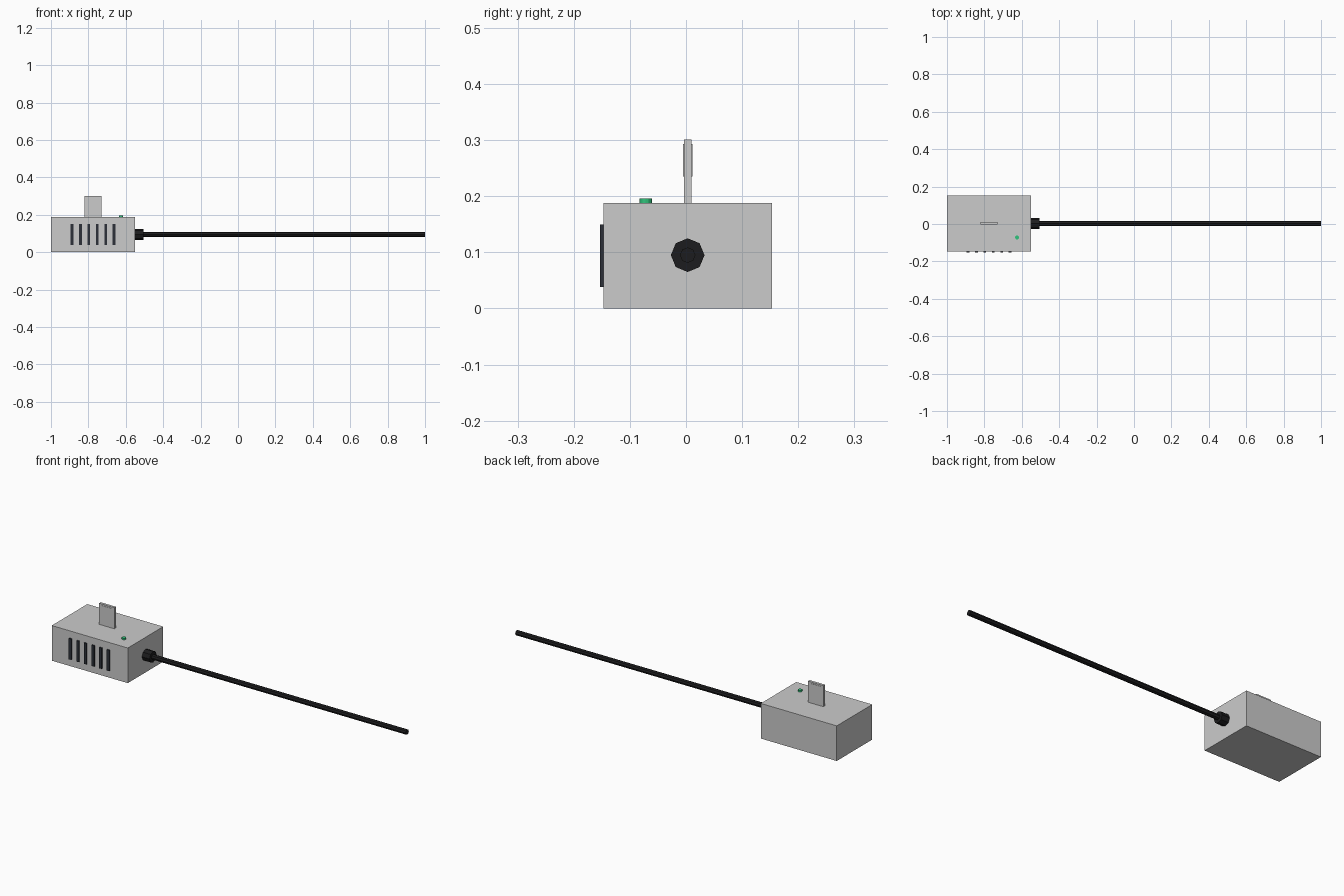
import bpy
from math import pi

if "Cube" in bpy.data.objects:
    bpy.data.objects.remove(bpy.data.objects["Cube"])

CX, CY, H = -0.775, 0.003, 0.188   # housing centre and height


def material(name, rgb):
    m = bpy.data.materials.new(name)
    m.diffuse_color = (*rgb, 1)
    m.use_nodes = True
    m.node_tree.nodes["Principled BSDF"].inputs["Base Color"].default_value = m.diffuse_color
    return m


black = material("black_rubber", (0.012, 0.012, 0.013))
dark = material("dark_vent", (0.025, 0.03, 0.04))
green = material("green_light", (0.03, 0.55, 0.2))


def finish(name, mat):
    o = bpy.context.object
    o.name = name
    if mat:
        o.data.materials.append(mat)
    return o


def box(name, lo, hi, mat=None):
    centre = [(a + b) / 2 for a, b in zip(lo, hi)]
    bpy.ops.mesh.primitive_cube_add(size=1, location=centre)
    o = finish(name, mat)
    o.scale = [b - a for a, b in zip(lo, hi)]
    bpy.ops.object.transform_apply(location=False, rotation=False, scale=True)
    return o


def rod_x(name, x0, x1, r, mat):
    bpy.ops.mesh.primitive_cylinder_add(
        vertices=8, radius=r, depth=x1 - x0,
        location=((x0 + x1) / 2, CY, H / 2 + 0.001), rotation=(0, pi / 2, 0))
    return finish(name, mat)


# Housing
box("housing", (-1, CY - 0.15, 0), (-0.55, CY + 0.15, H))

# Upright connector tab with a thin raised contact plate on each face
box("connector_tab", (CX - 0.045, CY - 0.007, H), (CX + 0.045, CY + 0.007, 0.301))
for side, s in (("front", -1), ("back", 1)):
    ys = sorted((CY + s * 0.006, CY + s * 0.0085))
    box(f"contact_plate_{side}", (CX - 0.03, ys[0], 0.235), (CX + 0.03, ys[1], 0.293))

# Row of vent bars on the front
for i in range(6):
    x = CX + (i - 2.5) * 0.045
    box(f"vent_bar_{i + 1}", (x - 0.0075, -0.1535, 0.038), (x + 0.0075, -0.145, 0.15), dark)

# Status light on the top
bpy.ops.mesh.primitive_cylinder_add(vertices=12, radius=0.011, depth=0.01,
                                    location=(-0.625, -0.072, H + 0.003))
finish("status_light", green)

# Cable and its strain relief
rod_x("strain_relief", -0.552, -0.505, 0.03, black)
rod_x("cable", -0.52, 1, 0.0138, black)
